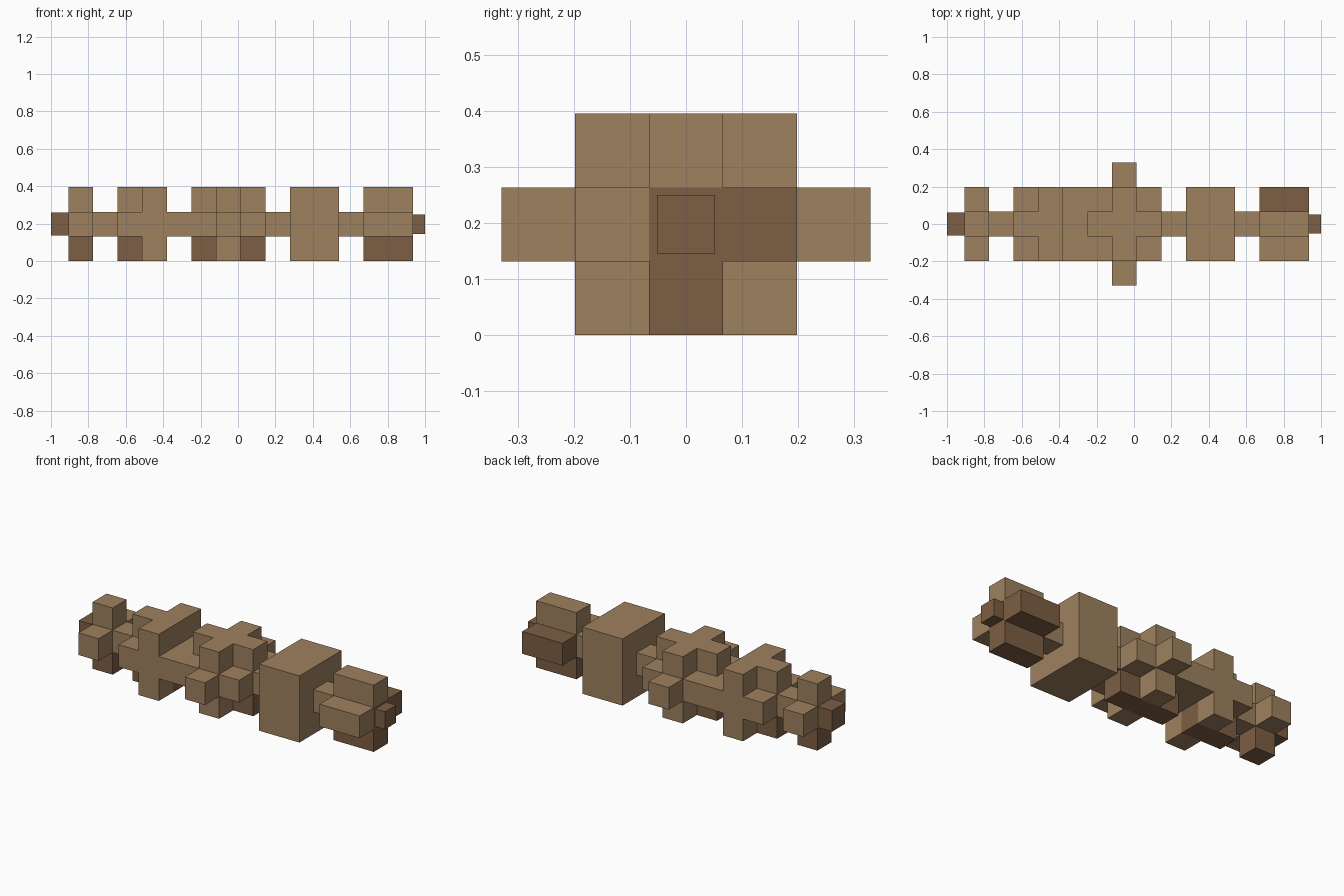
import bpy
import bmesh
from mathutils import Vector

if "Cube" in bpy.data.objects:
    bpy.data.objects.remove(bpy.data.objects["Cube"])

U = 0.1316                      # edge length of one block
X0 = -0.907                     # left side of the first block
ZC = 1.5 * U                    # height of the centre line


def material(name, rgb):
    m = bpy.data.materials.new(name)
    m.diffuse_color = (*rgb, 1.0)
    m.use_nodes = True
    m.node_tree.nodes["Principled BSDF"].inputs["Base Color"].default_value = m.diffuse_color
    return m


TAN, BROWN = 0, 1
MATS = [material("tan_wood", (0.342, 0.220, 0.112)),
        material("brown_wood", (0.205, 0.113, 0.058))]

cells = {}                      # (column, row, layer) -> (part, colour)


def fill(part, colour, xs, ys, zs):
    for x in range(xs[0], xs[1] + 1):
        for y in range(ys[0], ys[1] + 1):
            for z in range(zs[0], zs[1] + 1):
                cells[x, y, z] = (part, colour)


# Connecting rods between the clusters
for col in (1, 8, 11):
    fill("connecting_rods", TAN, (col, col), (0, 0), (0, 0))

# Left cross of single blocks
fill("left_cross", TAN, (0, 0), (-1, 1), (0, 0))
fill("left_cross", TAN, (0, 0), (0, 0), (1, 1))
fill("left_cross", BROWN, (0, 0), (0, 0), (-1, -1))

# Stepped collar: a cross backed by a full square
fill("stepped_collar", TAN, (2, 2), (-1, 1), (0, 0))
fill("stepped_collar", TAN, (2, 2), (0, 0), (1, 1))
fill("stepped_collar", TAN, (3, 3), (-1, 1), (-1, 1))
fill("stepped_collar", BROWN, (2, 3), (0, 0), (-1, -1))

# Flat bridge
fill("flat_bridge", TAN, (4, 4), (-1, 1), (0, 0))

# Middle cluster: square plate with side arms, plus shapes above and below
fill("middle_cluster", TAN, (5, 7), (-1, 1), (0, 0))
fill("middle_cluster", TAN, (6, 6), (-2, 2), (0, 0))
for layer in (-1, 1):
    fill("middle_cluster", TAN, (6, 6), (-1, 1), (layer, layer))
    fill("middle_cluster", TAN if layer > 0 else BROWN, (5, 7), (0, 0), (layer, layer))

# Large solid block
fill("large_block", TAN, (9, 10), (-1, 1), (-1, 1))

# Right cross, two blocks long
fill("right_cross", TAN, (12, 13), (-1, -1), (0, 0))
fill("right_cross", BROWN, (12, 13), (0, 1), (0, 0))
fill("right_cross", TAN, (12, 13), (0, 0), (1, 1))
fill("right_cross", BROWN, (12, 13), (0, 0), (-1, -1))


def finish(name, bm):
    me = bpy.data.meshes.new(name)
    bm.to_mesh(me)
    bm.free()
    for m in MATS:
        me.materials.append(m)
    ob = bpy.data.objects.new(name, me)
    bpy.context.collection.objects.link(ob)


def build_part(name):
    """Outer faces of one part's blocks, merged into large flat faces."""
    bm = bmesh.new()
    for c, (part, colour) in cells.items():
        if part != name:
            continue
        centre = Vector((X0 + (c[0] + 0.5) * U, c[1] * U, ZC + c[2] * U))
        for axis in range(3):
            for s in (-1, 1):
                near = list(c)
                near[axis] += s
                if tuple(near) in cells:
                    continue
                corners = []
                for a, b in ((-1, -1), (1, -1), (1, 1), (-1, 1)):
                    d = [0, 0, 0]
                    d[axis], d[(axis + 1) % 3], d[(axis + 2) % 3] = s, a, b
                    corners.append(bm.verts.new(centre + Vector(d) * U / 2))
                if s < 0:
                    corners.reverse()
                bm.faces.new(corners).material_index = colour
    bmesh.ops.remove_doubles(bm, verts=bm.verts[:], dist=1e-4)
    bmesh.ops.dissolve_limit(bm, angle_limit=0.01, verts=bm.verts[:],
                             edges=bm.edges[:], delimit={'MATERIAL'})
    finish(name, bm)


for part in dict.fromkeys(p for p, _ in cells.values()):
    build_part(part)


# Small end caps
def cap(name, x1, x2, width):
    bm = bmesh.new()
    bmesh.ops.create_cube(bm, size=1)
    for v in bm.verts:
        v.co = ((x1 + x2) / 2 + v.co.x * (x2 - x1), v.co.y * width, ZC + v.co.z * width)
    for f in bm.faces:
        f.material_index = BROWN
    finish(name, bm)


cap("left_end_cap", -1.0, X0, 0.124)
cap("right_end_cap", X0 + 14 * U, 1.0, 0.104)
